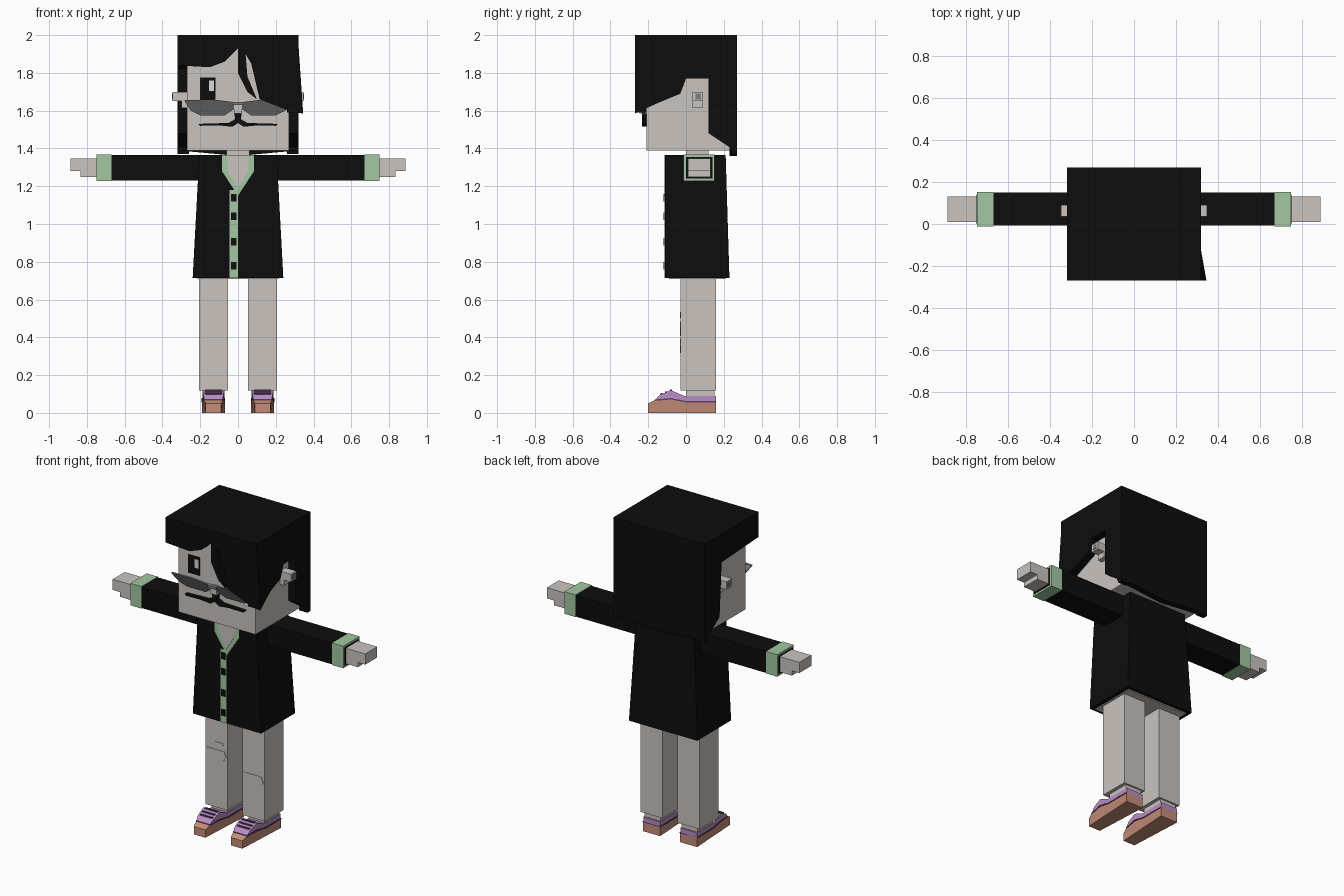
import bpy
import bmesh

if "Cube" in bpy.data.objects:
    bpy.data.objects.remove(bpy.data.objects["Cube"], do_unlink=True)


def material(name, red, green, blue):
    result = bpy.data.materials.new(name)
    result.use_nodes = True
    result.diffuse_color = (red, green, blue, 1)
    shader = result.node_tree.nodes["Principled BSDF"]
    shader.inputs["Base Color"].default_value = (red, green, blue, 1)
    return result


BLACK = material("black", .004, .004, .004)
SKIN = material("pale skin", .59, .55, .52)
GREEN = material("mint green", .37, .58, .36)
TAN = material("shoe tan", .56, .27, .19)
PURPLE = material("shoe purple", .49, .27, .56)
PLUM = material("dark plum", .1, .05, .13)
GRAY = material("lens gray", .2, .2, .2)
WHITE = material("eye white", .7, .7, .7)


def extrude_outline(name, points, axis, span, colour, mirrored=False):
    """Extrude an outline along x, given as (y, z), or along y, given as (x, z)."""
    bm = bmesh.new()
    rings = []
    for depth in span:
        if axis == "x":
            places = [(depth, across, up) for across, up in points]
        else:
            places = [(across, depth, up) for across, up in points]
        rings.append([bm.verts.new(place) for place in places])
    near, far = rings
    bm.faces.new(near)
    bm.faces.new(far)
    for i in range(len(points)):
        bm.faces.new((near[i - 1], near[i], far[i], far[i - 1]))
    bmesh.ops.recalc_face_normals(bm, faces=bm.faces)
    mesh = bpy.data.meshes.new(name)
    bm.to_mesh(mesh)
    bm.free()
    mesh.materials.append(colour)
    part = bpy.data.objects.new(name, mesh)
    bpy.context.collection.objects.link(part)
    if mirrored:
        part.modifiers.new("Mirror", "MIRROR").use_mirror_merge = False
    return part


def box(name, xs, ys, zs, colour, mirrored=False):
    left, right = xs
    low, high = zs
    corners = [(left, low), (right, low), (right, high), (left, high)]
    return extrude_outline(name, corners, "y", ys, colour, mirrored)


def around(middle, half):
    return middle - half, middle + half


# Shared positions
head_half, hair_half = .27, .32
face, hair_front, hair_back = -.21, -.27, .27
chin, hair_top, nape = 1.39, 2, 1.37
coat_front, coat_hem, shoulder = -.11, .715, 1.365

# Head and neck
box("head", around(0, head_half), (face, .24), (chin, 1.95), SKIN)
box("neck", around(0, .06), (0, .12), (1.35, 1.4), SKIN)

# Hair: crown, back, two different sides and a swept fringe
box("hair_crown", around(0, hair_half), (hair_front, hair_back), (1.93, hair_top), BLACK)
extrude_outline("hair_back", [
    (-hair_half, hair_top), (hair_half, hair_top), (hair_half, chin),
    (0, 1.36), (-hair_half, chin)], "y", (.23, hair_back), BLACK)
back_edge = [(.12, 1.48), (.24, 1.4), (.24, nape), (hair_back, nape), (hair_back, hair_top)]
front_top = [(hair_front, hair_top)]
extrude_outline("hair_side_left", front_top + [
    (hair_front, 1.59), (-.03, 1.69), (0, 1.77), (.12, 1.77)] + back_edge,
    "x", (.26, hair_half), BLACK)
extrude_outline("hair_side_right", front_top + [(hair_front, 1.84), (.1, 1.82)] + back_edge,
    "x", (-.26, -hair_half), BLACK)
fringe_right = [(-hair_half, hair_top), (-hair_half, 1.84), (-.15, 1.83), (-.07, 1.86), (0, 1.93)]
fringe_lock = [(0, 1.8), (.05, 1.7), (.1, 1.66), (.05, 1.78), (.04, 1.9)]
fringe_left = [(.07, 1.85), (.115, 1.66), (head_half, 1.6),
               (hair_half, 1.59), (hair_half, hair_top)]
extrude_outline("hair_fringe", fringe_right + fringe_lock + fringe_left,
                "y", (hair_front, face), BLACK)

# Flared tip of the fringe, narrowing into the side hair towards the back
tip = extrude_outline("hair_tip", [(.3, 1.95), (.3, 1.59), (.345, 1.585), (hair_half, 1.95)],
                      "y", (hair_front, -.13), BLACK)
for vertex in tip.data.vertices:
    if vertex.co.y > -.2:
        vertex.co.x = min(vertex.co.x, hair_half)
        vertex.co.z = max(vertex.co.z, 1.65)

# Ears and eyes
box("ears", (head_half, .347), (.035, .09), (1.65, 1.7), SKIN, True)
box("ear_lobes", (head_half, .3), (.035, .09), (1.615, 1.65), SKIN, True)
box("ear_hollows", (.345, .35), (.05, .08), (1.66, 1.69), GRAY, True)
box("eyes", (.12, .2), (face - .005, face), (1.66, 1.775), BLACK, True)
box("eye_glint_right", around(-.14, .014), (face - .008, face), (1.705, 1.76), WHITE)
box("eye_glint_left", around(.18, .014), (face - .008, face), (1.705, 1.76), WHITE)

# Low sunglasses, leaning forward at the top
lenses = extrude_outline("lenses", [
    (.285, 1.655), (.14, 1.66), (.02, 1.645), (.02, 1.61), (.07, 1.575), (.2, 1.575),
    (.25, 1.6)], "y", (face - .015, face), GRAY, True)
for vertex in lenses.data.vertices:
    vertex.co.y -= (vertex.co.z - 1.575) / 2
box("glasses_bridge", around(0, .03), (-.265, -.24), (1.63, 1.645), GRAY)

# Nose and thin moustache
box("nose", around(0, .02), (-.245, face), (1.585, 1.63), SKIN)
extrude_outline("moustache", [
    (0, 1.595), (.02, 1.585), (.015, 1.555), (.05, 1.535), (.21, 1.53), (.2, 1.52),
    (.1, 1.522), (.03, 1.515), (0, 1.535)], "y", (face - .024, face), BLACK, True)

# Flared coat, with its back leaning out towards the hem
coat = extrude_outline("coat", [
    (-.24, coat_hem), (.24, coat_hem), (.205, shoulder), (-.205, shoulder)],
    "y", (coat_front, .23), BLACK)
for vertex in coat.data.vertices:
    if vertex.co.y > 0 and vertex.co.z > 1:
        vertex.co.y = .21
box("coat_underside", around(0, .215), (-.09, .21), (coat_hem - .006, coat_hem), SKIN)


# Layered V collar, button band and buttons
def collar(name, half, bend, point, depth, colour):
    extrude_outline(name, [(-half, shoulder), (-half, bend), (0, point), (half, bend),
                           (half, shoulder)], "y", (depth, coat_front), colour)


collar("collar_trim", .085, 1.28, 1.15, coat_front - .003, GREEN)
collar("open_neck", .055, 1.28, 1.19, coat_front - .005, SKIN)
box("button_band", (-.045, 0), (coat_front - .003, coat_front), (coat_hem, 1.18), GREEN)
for height in (1.14, 1.04, .905, .78):
    box("button", around(-.022, .015), (coat_front - .009, coat_front),
        around(height, .02), BLACK)

# Arms
box("sleeves", (.19, .67), (-.008, .15), (1.23, shoulder), BLACK, True)
box("cuffs", (.67, .748), (-.012, .152), (1.228, 1.368), GREEN, True)
box("cuff_linings", (.74, .75), (0, .14), (1.24, 1.355), BLACK, True)
box("hands", (.74, .835), (.01, .13), (1.25, 1.348), SKIN, True)
box("fingers", (.835, .887), (.01, .13), (1.28, 1.348), SKIN, True)

# Legs
leg_middle, heel = .13, .16
box("legs", around(leg_middle, .077), (-.03, heel), (.118, .74), SKIN, True)
box("ankles", around(leg_middle, .055), (0, .15), (.08, .12), SKIN, True)

# Shoes: sole, dark welt, upper and laces
seam = [(0, .06), (-.08, .075), (-.165, .068)]
sole = [(heel, 0), (heel, .06)] + seam + [(-.2, .05), (-.2, 0)]
upper = [(heel, .09), (heel, .06)] + seam + [(-.14, .095), (-.08, .12), (-.01, .09)]
welt = [(heel, .062), (heel, .056)]
welt += [(y, z - .004) for y, z in seam]
welt += [(y, z + .003) for y, z in reversed(seam)]
shoe_parts = []
for name, outline, half, colour in (("soles", sole, .06, TAN), ("uppers", upper, .058, PURPLE),
                                    ("welts", welt, .062, PLUM)):
    shoe_parts.append(extrude_outline("shoe_" + name, outline, "x",
                                      around(leg_middle, half), colour, True))
for row in range(3):
    shoe_parts.append(box("laces", around(leg_middle, .045), around(-.08 - row * .025, .006),
                          around(.12 - row * .01, .004), PLUM, True))

# Narrow the toes
for part in shoe_parts:
    for vertex in part.data.vertices:
        taper = max(0, -.12 - vertex.co.y) * 4
        vertex.co.x += (leg_middle - vertex.co.x) * taper

# Worn knee patches
patch = [(-1, .5), (-.8, -.3), (-.3, -.6), (.6, -.5), (1, 0), (.8, .5)]
for name, x, z, size in (("knee_patch_right", -.13, .45, .07),
                         ("knee_patch_left", .13, .36, .07),
                         ("small_knee_patch", -.11, .52, .03)):
    extrude_outline(name, [(x + across * size, z + up * size) for across, up in patch],
                    "y", (-.033, -.03), SKIN)
